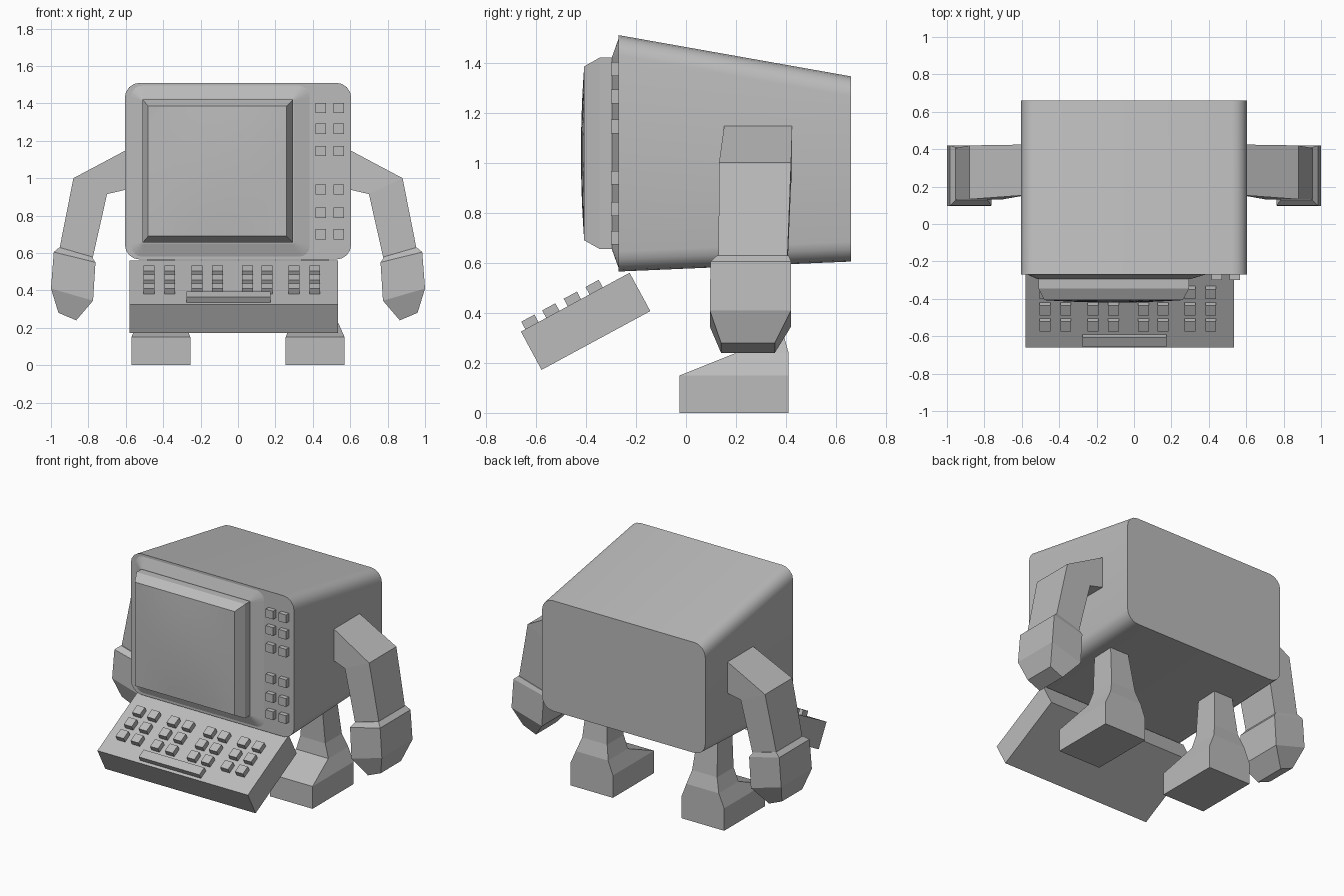
import bpy, bmesh, math
from mathutils import Matrix, Vector

if "Cube" in bpy.data.objects:
    bpy.data.objects.remove(bpy.data.objects["Cube"])

grey = bpy.data.materials.new("warm_grey")
grey.diffuse_color = (0.5, 0.5, 0.5, 1)
grey.use_nodes = True
grey.node_tree.nodes["Principled BSDF"].inputs["Base Color"].default_value = grey.diffuse_color


def finish(name, bm, smooth=False):
    bmesh.ops.recalc_face_normals(bm, faces=bm.faces[:])
    me = bpy.data.meshes.new(name)
    bm.to_mesh(me)
    bm.free()
    ob = bpy.data.objects.new(name, me)
    bpy.context.collection.objects.link(ob)
    me.materials.append(grey)
    if smooth:
        bpy.ops.object.select_all(action='DESELECT')
        ob.select_set(True)
        bpy.context.view_layer.objects.active = ob
        bpy.ops.object.shade_smooth_by_angle(angle=math.radians(35))
    return ob


def loft(name, rings, smooth=False):
    """Skin a list of point rings and cap both ends."""
    bm = bmesh.new()
    loops = [[bm.verts.new(p) for p in r] for r in rings]
    n = len(loops[0])
    for a, b in zip(loops, loops[1:]):
        for i in range(n):
            j = (i + 1) % n
            bm.faces.new((a[i], a[j], b[j], b[i]))
    bm.faces.new(loops[0])
    bm.faces.new(loops[-1])
    return finish(name, bm, smooth)


def rounded(x0, x1, z0, z1, y, r, seg=4):
    """Rounded rectangle in the xz plane."""
    pts = []
    for cx, cz, start in ((x1 - r, z1 - r, 0), (x0 + r, z1 - r, 90),
                          (x0 + r, z0 + r, 180), (x1 - r, z0 + r, 270)):
        for i in range(seg + 1):
            a = math.radians(start + 90 * i / seg)
            pts.append((cx + r * math.cos(a), y, cz + r * math.sin(a)))
    return pts


def rect(x0, x1, z0, z1, y):
    return [(x0, y, z0), (x1, y, z0), (x1, y, z1), (x0, y, z1)]


def boxes(name, items, matrix=Matrix()):
    """Several (centre, size) boxes in one object."""
    bm = bmesh.new()
    for c, s in items:
        bmesh.ops.create_cube(bm, size=1, matrix=matrix @ Matrix.Translation(c) @ Matrix.Diagonal((*s, 1)))
    return finish(name, bm)


# Tapered monitor housing
loft("housing", [rounded(-0.605, 0.605, 0.565, 1.51, -0.27, 0.08),
                 rounded(-0.605, 0.605, 0.605, 1.345, 0.66, 0.08)], True)

# Shallow raised step and chamfered screen bezel
loft("screen_step", [rounded(-0.575, 0.39, 0.575, 1.50, -0.268, 0.06),
                     rounded(-0.515, 0.30, 0.65, 1.425, -0.295, 0.01)])
loft("bezel", [rect(-0.51, 0.295, 0.655, 1.42, -0.28),
               rect(-0.51, 0.295, 0.655, 1.42, -0.345),
               rect(-0.48, 0.26, 0.69, 1.385, -0.407)])

# Slightly domed screen glass
bm = bmesh.new()
bmesh.ops.create_grid(bm, x_segments=10, y_segments=10, size=1)
for v in bm.verts:
    u, w = v.co.x, v.co.y
    v.co = Vector((-0.11 + 0.37 * u, -0.407 - 0.013 * (1 - u * u) * (1 - w * w), 1.0375 + 0.3475 * w))
finish("screen", bm, True)

# Side panel buttons
boxes("panel_buttons", [((x, -0.28, z), (0.055, 0.04, 0.055))
                        for x in (0.443, 0.538)
                        for z in (1.375, 1.265, 1.145, 0.94, 0.815, 0.70)])

# Tilted keyboard: local y runs up the slope, local z is its normal
tilt = Matrix.Translation((0, -0.66, 0.325)) @ Matrix.Rotation(math.radians(28.4), 4, 'X')
boxes("keyboard", [((-0.0225, 0.247, -0.087), (1.115, 0.494, 0.174))], tilt)
keys = [((x, u, 0.012), (0.058, 0.06, 0.044))
        for x in (-0.475, -0.365, -0.22, -0.11, 0.05, 0.155, 0.30, 0.41)
        for u in (0.145, 0.243, 0.342)]
boxes("keys", keys, tilt)
boxes("space_bar", [((-0.05, 0.05, 0.012), (0.45, 0.06, 0.044))], tilt)


def limb(name, sections, side):
    """Sections: inner x, inner z, outer x, outer z, front y, back y."""
    loft(name, [[(side * xi, y0, zi), (side * xo, y0, zo),
                 (side * xo, y1, zo), (side * xi, y1, zi)]
                for xi, zi, xo, zo, y0, y1 in sections])


for side, label in ((-1, "left"), (1, "right")):
    limb(label + "_arm", [(0.57, 0.945, 0.57, 1.165, 0.155, 0.425),
                          (0.70, 0.915, 0.88, 1.00, 0.132, 0.42),
                          (0.78, 0.56, 0.957, 0.61, 0.13, 0.405)], side)
    limb(label + "_hand", [(0.782, 0.58, 0.955, 0.63, 0.125, 0.41),
                           (0.762, 0.55, 0.985, 0.605, 0.098, 0.42),
                           (0.775, 0.345, 1.0, 0.41, 0.095, 0.42),
                           (0.865, 0.24, 0.96, 0.28, 0.14, 0.355)], side)

    # Leg with wedge foot, narrowing toward the housing
    rings = []
    for x0, x1, y0, y1, zf, zb in ((0.255, 0.57, -0.025, 0.41, 0.0, 0.0),
                                   (0.255, 0.57, -0.025, 0.41, 0.15, 0.15),
                                   (0.29, 0.53, 0.2, 0.41, 0.24, 0.24),
                                   (0.315, 0.50, 0.21, 0.385, 0.33, 0.33),
                                   (0.345, 0.48, 0.2, 0.35, 0.62, 0.62)):
        rings.append([(side * x0, y0, zf), (side * x1, y0, zf),
                      (side * x1, y1, zb), (side * x0, y1, zb)])
    loft(label + "_leg", rings)
